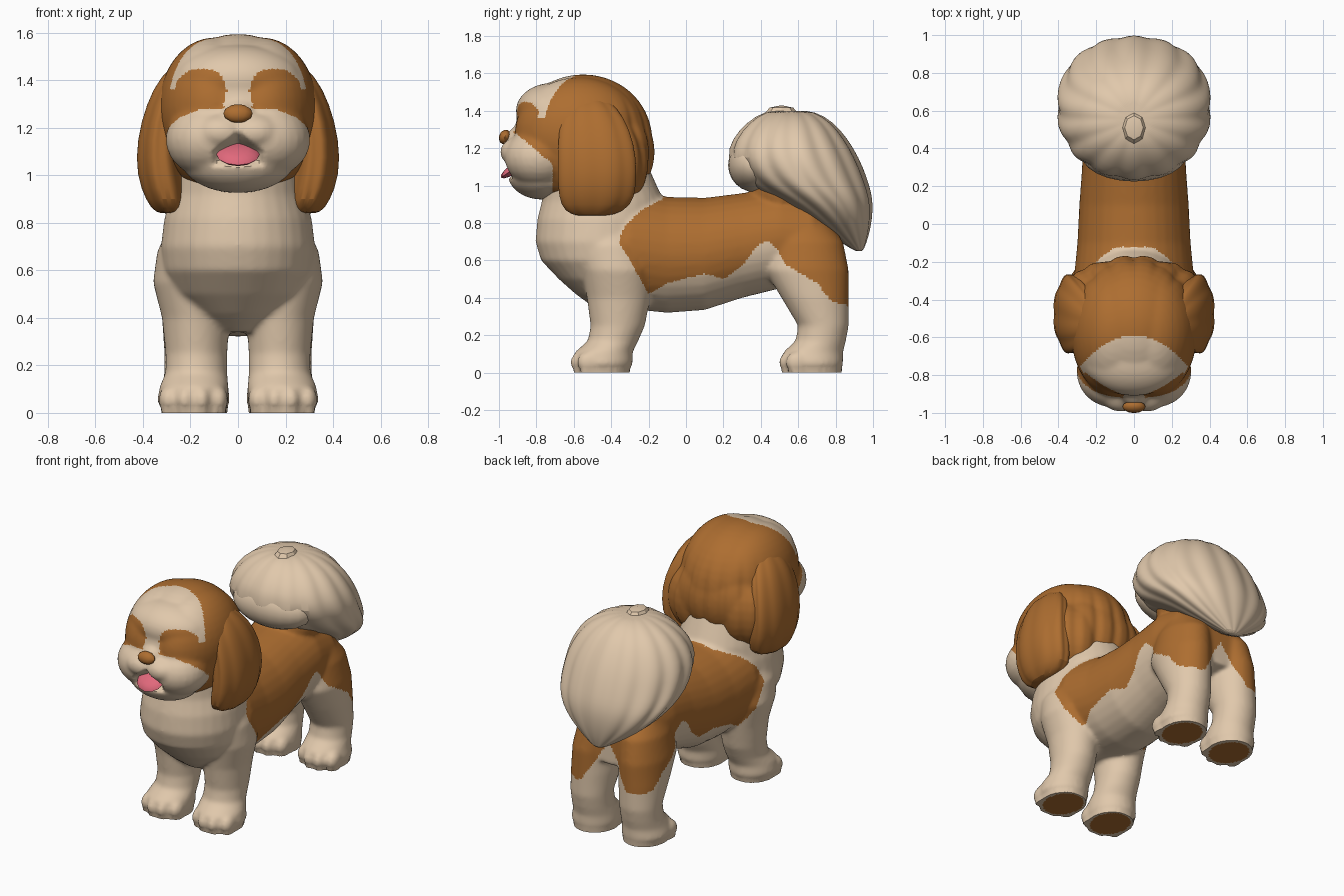
import bpy, bmesh, math
from mathutils import Vector, Matrix, Euler

cube = bpy.data.objects.get("Cube")
if cube:
    bpy.data.objects.remove(cube, do_unlink=True)


def make_material(name, rgb):
    mat = bpy.data.materials.new(name)
    mat.use_nodes = True
    mat.diffuse_color = (*rgb, 1)
    mat.node_tree.nodes["Principled BSDF"].inputs["Base Color"].default_value = (*rgb, 1)
    return mat


cream = make_material("cream fur", (0.75, 0.58, 0.41))
brown = make_material("brown fur", (0.42, 0.155, 0.03))
pink = make_material("pink tongue", (0.75, 0.14, 0.2))
CREAM, BROWN = 0, 1


def blob(bm, loc, size, tilt=0, segments=24):
    """Ellipsoid with its radii given by size, tilted about x."""
    place = Matrix.LocRotScale(Vector(loc), Euler((tilt, 0, 0)), Vector(size))
    bmesh.ops.create_uvsphere(bm, u_segments=segments, v_segments=segments // 2,
                              radius=1, matrix=place)


def loft(bm, sections, along="z", n=32, groove=0):
    """Closed skin through ellipses (centre, radius a, radius b), with optional hair locks."""
    rings = []
    for centre, a, b in sections:
        ring = []
        for j in range(n):
            t = math.tau * j / n
            r = 1 - groove * abs(math.cos(math.pi * j / 6)) ** 3
            u, w = a * r * math.cos(t), b * r * math.sin(t)
            offset = Vector((u, w, 0)) if along == "z" else Vector((u, 0, w))
            ring.append(bm.verts.new(Vector(centre) + offset))
        rings.append(ring)
    for low, high in zip(rings, rings[1:]):
        for j in range(n):
            k = (j + 1) % n
            bm.faces.new((low[j], low[k], high[k], high[j]))
    for ring, section in ((rings[0], sections[0]), (rings[-1], sections[-1])):
        tip = bm.verts.new(section[0])
        for j in range(n):
            bm.faces.new((ring[j], ring[(j + 1) % n], tip))


def add_object(name, bm, mats):
    bmesh.ops.recalc_face_normals(bm, faces=bm.faces[:])
    mesh = bpy.data.meshes.new(name)
    bm.to_mesh(mesh)
    bm.free()
    ob = bpy.data.objects.new(name, mesh)
    bpy.context.collection.objects.link(ob)
    for mat in mats:
        mesh.materials.append(mat)
    return ob


def smooth(ob, degrees=40):
    bpy.ops.object.select_all(action="DESELECT")
    ob.select_set(True)
    bpy.context.view_layer.objects.active = ob
    bpy.ops.object.shade_smooth_by_angle(angle=math.radians(degrees))


def fuse(ob):
    """Merge overlapping shells into one soft skin."""
    remesh = ob.modifiers.new("merge", "REMESH")
    remesh.mode = "VOXEL"
    remesh.voxel_size = 0.012
    soften = ob.modifiers.new("soften", "SMOOTH")
    soften.factor = 0.5
    soften.iterations = 10
    graph = bpy.context.evaluated_depsgraph_get()
    mesh = bpy.data.meshes.new_from_object(ob.evaluated_get(graph))
    ob.modifiers.clear()
    ob.data = mesh
    mesh.materials.clear()
    for mat in (cream, brown):
        mesh.materials.append(mat)
    return mesh


def curve_at(points, x):
    """Straight-line interpolation through (x, value) points."""
    if x <= points[0][0]:
        return points[0][1]
    for (x0, v0), (x1, v1) in zip(points, points[1:]):
        if x <= x1:
            return v0 + (v1 - v0) * (x - x0) / (x1 - x0)
    return points[-1][1]


def clamp(x):
    return min(1, max(0, x))


# Body: torso, tail root, chest with neck, four legs and toes
bm = bmesh.new()
torso = [(-0.55, 0.66, 0.28, 0.26), (-0.3, 0.66, 0.32, 0.32), (-0.1, 0.63, 0.30, 0.31),
         (0.1, 0.635, 0.29, 0.30), (0.3, 0.68, 0.275, 0.28), (0.5, 0.72, 0.275, 0.27),
         (0.68, 0.70, 0.26, 0.25), (0.82, 0.64, 0.18, 0.15)]
loft(bm, [((0, y, z), a, b) for y, z, a, b in torso], along="y")
blob(bm, (0, 0.52, 0.96), (0.22, 0.17, 0.16))
chest = [(0.34, -0.36, 0.1, 0.12), (0.42, -0.39, 0.19, 0.2), (0.5, -0.42, 0.27, 0.26),
         (0.6, -0.45, 0.315, 0.325), (0.7, -0.465, 0.325, 0.34), (0.82, -0.46, 0.31, 0.335),
         (0.92, -0.445, 0.28, 0.325), (1.1, -0.48, 0.25, 0.28)]
loft(bm, [((0, y, z), a, b) for z, y, a, b in chest])

# Leg sections: height, x, y, radius x, radius y
front_leg = [(0, 0.185, -0.45, 0.13, 0.145), (0.05, 0.19, -0.445, 0.15, 0.16),
             (0.11, 0.185, -0.44, 0.145, 0.155), (0.17, 0.175, -0.39, 0.13, 0.135),
             (0.25, 0.175, -0.365, 0.13, 0.145), (0.4, 0.178, -0.36, 0.142, 0.17),
             (0.55, 0.2, -0.37, 0.158, 0.19), (0.68, 0.185, -0.4, 0.155, 0.19),
             (0.8, 0.16, -0.42, 0.12, 0.16)]
hind_leg = [(0, 0.18, 0.68, 0.13, 0.15), (0.05, 0.185, 0.675, 0.15, 0.165),
            (0.11, 0.18, 0.68, 0.14, 0.16), (0.17, 0.18, 0.72, 0.13, 0.135),
            (0.25, 0.18, 0.735, 0.13, 0.135), (0.4, 0.175, 0.69, 0.145, 0.18),
            (0.55, 0.17, 0.645, 0.15, 0.225), (0.7, 0.15, 0.64, 0.14, 0.2),
            (0.82, 0.12, 0.62, 0.11, 0.13)]
for side in (1, -1):
    for leg, toe_y in ((front_leg, -0.56), (hind_leg, 0.555)):
        loft(bm, [((side * x, y, z), a, b) for z, x, y, a, b in leg])
        for i in range(4):
            across = i - 1.5
            spot = (side * 0.188 + across * 0.07, toe_y + 0.018 * across ** 2, 0.055)
            blob(bm, spot, (0.042, 0.065, 0.06), segments=16)
body = add_object("body", bm, ())
mesh = fuse(body)
for v in mesh.vertices:
    if v.co.z < 0.02:
        v.co.z = 0

# Saddle patch: front edge by height, lower edge by length
saddle_front = [(0.42, -0.2), (0.6, -0.3), (0.7, -0.36), (0.78, -0.33), (0.87, -0.24), (0.93, -0.12)]
saddle_low = [(-0.2, 0.42), (-0.1, 0.48), (0.1, 0.53), (0.2, 0.5), (0.3, 0.57), (0.38, 0.68),
              (0.44, 0.71), (0.49, 0.66), (0.53, 0.58), (0.7, 0.48), (0.78, 0.38), (0.86, 0.36)]


def body_colour(c, normal):
    x, y, z = abs(c.x), c.y, c.z
    if z < 0.012 and normal.z < -0.5:
        pad_y = -0.445 if y < 0 else 0.675
        pad = ((x - 0.185) / 0.115) ** 2 + ((y - pad_y) / 0.135) ** 2 < 1
        return BROWN if pad else CREAM
    inner_leg = max(0, 0.17 - x) * 1.6 if y > 0.5 else 0
    saddle = y > curve_at(saddle_front, z) and z > curve_at(saddle_low, y) + inner_leg
    return BROWN if saddle else CREAM


for face in mesh.polygons:
    face.material_index = body_colour(face.center, face.normal)
smooth(body)

# Head: skull, back hair, jaw, nose bridge, forehead, crown, cheeks and lips
bm = bmesh.new()
blob(bm, (0, -0.55, 1.24), (0.335, 0.375, 0.355), segments=40)
blob(bm, (0, -0.4, 1.18), (0.33, 0.235, 0.27), segments=40)
blob(bm, (0, -0.77, 1.065), (0.24, 0.185, 0.14))
blob(bm, (0, -0.85, 1.25), (0.09, 0.115, 0.08))
blob(bm, (0, -0.71, 1.4), (0.27, 0.2, 0.15), segments=40)
for side in (1, -1):
    blob(bm, (side * 0.1, -0.57, 1.28), (0.235, 0.345, 0.3), segments=40)
    blob(bm, (side * 0.17, -0.37, 1.12), (0.19, 0.17, 0.23))
    blob(bm, (side * 0.12, -0.78, 1.15), (0.185, 0.19, 0.16))
    blob(bm, (side * 0.07, -0.86, 1.18), (0.13, 0.135, 0.09))
head = add_object("head", bm, ())
mesh = fuse(head)
for v in mesh.vertices:
    x, y, z = abs(v.co.x), v.co.y, v.co.z
    # Open mouth, deeper away from the lips
    if y < -0.82:
        inside = min(0.11 - x, z - 1.035, 1.19 - 0.8 * x - z) / 0.06
        v.co.y += 0.07 * clamp(inside)
    # Hair grooves on the back of the head
    turn = math.atan2(v.co.x, y + 0.55)
    fade = clamp((1.5 - z) / 0.2) * clamp((y + 0.45) / 0.1)
    depth = 0.03 * fade * abs(math.cos(9 * turn)) ** 4
    v.co.x *= 1 - depth
    v.co.y -= (y + 0.55) * depth


def head_colour(c):
    x, y, z = abs(c.x), c.y, c.z
    if y < -0.71 and z < min(1.28, 1.12 - 0.85 * (y + 0.72)):
        return CREAM
    eye_patch = ((x - 0.155) / 0.108) ** 2 + ((z - 1.36) / 0.09) ** 2 < 1
    forehead = y < -0.59 - 2 * x * x and (z > 1.36 or x < 0.06)
    return CREAM if forehead and not eye_patch else BROWN


for face in mesh.polygons:
    face.material_index = head_colour(face.center)
smooth(head)

# Nose and tongue
bm = bmesh.new()
blob(bm, (0, -0.968, 1.26), (0.062, 0.032, 0.04), tilt=math.radians(-20), segments=12)
smooth(add_object("nose", bm, [brown]))
bm = bmesh.new()
blob(bm, (0, -0.922, 1.09), (0.092, 0.082, 0.026), tilt=math.radians(35), segments=12)
smooth(add_object("tongue", bm, [pink]))

# Ears: height, x, y, radius x, radius y
ear = [(0.84, 0.28, -0.5, 0.07, 0.12), (0.89, 0.295, -0.48, 0.095, 0.2),
       (1.0, 0.325, -0.475, 0.108, 0.22), (1.15, 0.335, -0.475, 0.095, 0.22),
       (1.3, 0.305, -0.49, 0.085, 0.2), (1.42, 0.25, -0.51, 0.08, 0.15),
       (1.49, 0.2, -0.52, 0.04, 0.06)]
for side, name in ((1, "left_ear"), (-1, "right_ear")):
    bm = bmesh.new()
    loft(bm, [((side * x, y, z), a, b) for z, x, y, a, b in ear], n=48, groove=0.06)
    ob = add_object(name, bm, [brown])
    ob.modifiers.new("round", "SUBSURF").levels = 1
    smooth(ob)

# Plume tail: height, front y, back y, half width
plume = [(0.65, 0.9, 0.95, 0.04), (0.74, 0.76, 0.98, 0.19), (0.82, 0.65, 0.995, 0.3),
         (0.9, 0.52, 1.0, 0.37), (0.97, 0.38, 0.99, 0.405), (1.05, 0.27, 0.965, 0.415),
         (1.15, 0.215, 0.925, 0.41), (1.25, 0.245, 0.865, 0.36), (1.34, 0.325, 0.79, 0.275),
         (1.4, 0.42, 0.69, 0.14)]
bm = bmesh.new()
loft(bm, [((0, (f + b) / 2, z), w, (b - f) / 2) for z, f, b, w in plume], n=84, groove=0.04)
tail = add_object("tail", bm, [cream])
tail.modifiers.new("round", "SUBSURF").levels = 1
smooth(tail)
bm = bmesh.new()
blob(bm, (0, 0.37, 1.11), (0.28, 0.145, 0.145))
smooth(add_object("tail_front_lock", bm, [cream]))
bm = bmesh.new()
blob(bm, (0, 0.51, 1.385), (0.07, 0.09, 0.045), segments=8)
smooth(add_object("tail_tuft", bm, [cream]), 20)
